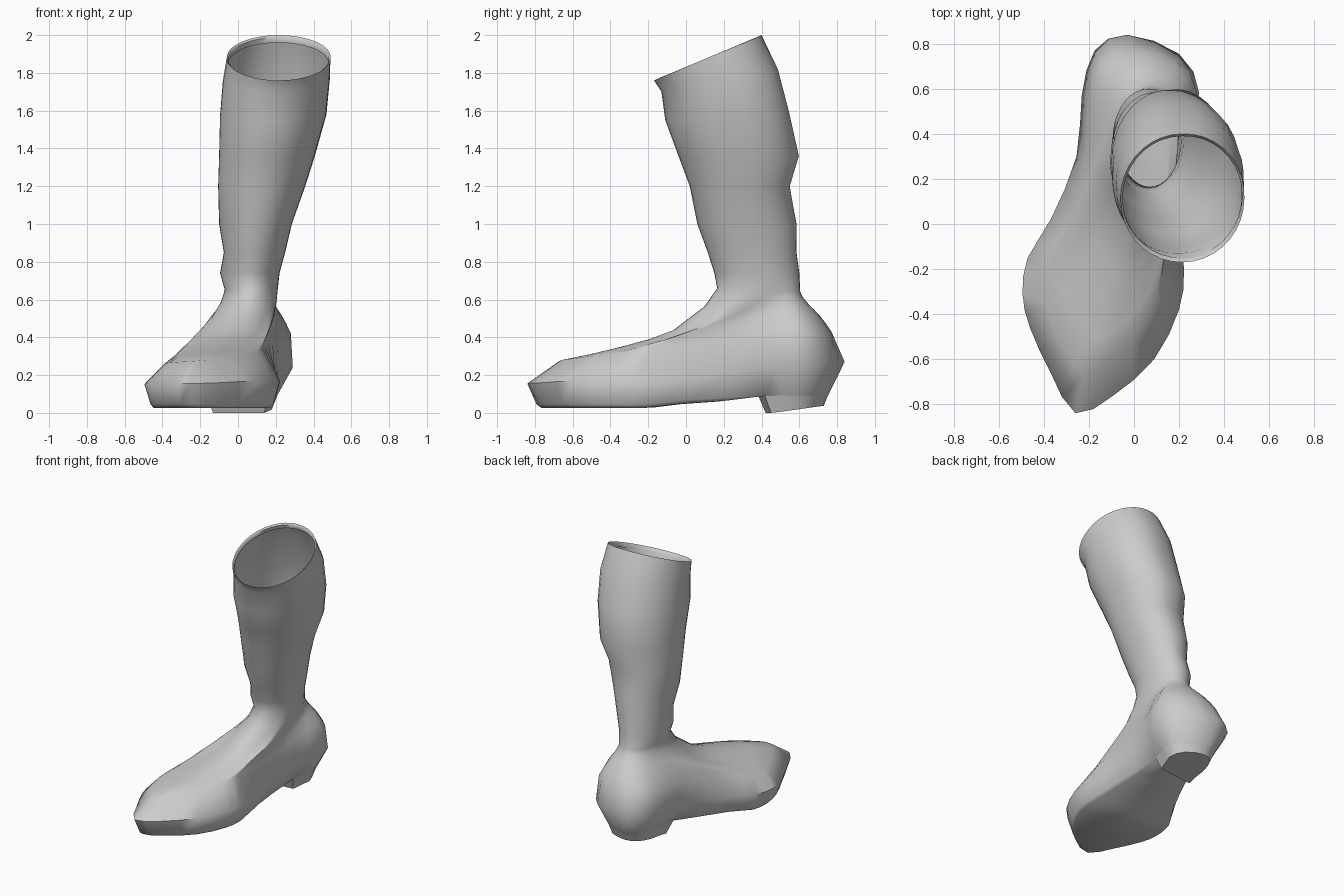
import bpy, bmesh, math
from mathutils import Vector

if "Cube" in bpy.data.objects:
    bpy.data.objects.remove(bpy.data.objects["Cube"])

N = 18  # stations round the boot: 0 = toe, 9 = back of heel, counter-clockwise from above
M = 2 * N  # points per finished ring

# widest line of the foot, just above the sole
ridge = [(-.26, -.84, .155), (-.09, -.76, .16), (.09, -.60, .17), (.20, -.38, .17), (.222, -.2, .165),
         (.20, .05, .18), (.22, .35, .23), (.29, .58, .24), (.20, .755, .26), (-.03, .84, .27),
         (-.175, .77, .25), (-.232, .57, .235), (-.255, .3, .22), (-.37, .02, .18), (-.472, -.15, .165),
         (-.495, -.31, .15), (-.462, -.46, .155), (-.37, -.66, .155)]

# shoulder line where the side turns into the instep
shoulder = [(-.22, -.67, .275), (-.12, -.62, .285), (0, -.50, .30), (.10, -.33, .32), (.13, -.18, .345),
            (.16, .05, .36), (.21, .35, .39), (.28, .58, .42), (.19, .72, .42), (0, .77, .43),
            (-.15, .70, .41), (-.2, .53, .39), (-.215, .3, .37), (-.28, .05, .325), (-.36, -.13, .28),
            (-.385, -.30, .265), (-.37, -.43, .265), (-.31, -.56, .27)]

# shaft rings: z front, z back, x left, x right, y front, y back, bulge of the back right
shaft = [(.66, .64, -.07, .21, .165, .605, .0), (.74, .74, -.095, .22, .15, .60, .01),
         (.85, .85, -.075, .25, .115, .585, .02), (1.0, 1.0, -.10, .285, .06, .585, .03),
         (1.2, 1.2, -.105, .355, .02, .548, .06), (1.36, 1.36, -.10, .405, -.04, .595, .07),
         (1.55, 1.60, -.095, .465, -.11, .54, .08), (1.7, 1.82, -.08, .485, -.13, .485, .06),
         (1.76, 2.0, -.06, .49, -.17, .40, .02), (1.755, 1.988, -.05, .48, -.16, .39, .02),
         (1.735, 1.96, -.052, .478, -.15, .40, .02)]


def shaft_ring(zf, zb, xl, xr, yf, yb, bulge):
    cx, cy, rx, ry = (xl + xr) / 2, (yf + yb) / 2, (xr - xl) / 2, (yb - yf) / 2
    pts = []
    for i in range(M):
        a = -math.pi / 2 + 2 * math.pi * i / M
        k = (math.sin(a) + 1) / 2
        r = 1 + max(0, math.sin(2 * a)) * bulge * (1 if math.cos(a) > 0 else .4)
        pts.append(Vector((cx + rx * r * math.cos(a), cy + ry * r * math.sin(a), zf + (zb - zf) * k)))
    return pts


def refine(ring):
    """Round a closed ring by adding a curved midpoint between its points."""
    p, out = [Vector(v) for v in ring], []
    n = len(p)
    for i in range(n):
        out += [p[i], (p[i] + p[(i + 1) % n]) * .5625 - (p[i - 1] + p[(i + 2) % n]) * .0625]
    return out


def scaled(p, centre, s, z):
    return Vector((centre[0] + (p[0] - centre[0]) * s, centre[1] + (p[1] - centre[1]) * s, z))


def sole_z(y):
    t = min(max((y + .2) / .55, 0), 1)
    return .035 + .055 * t * t * (3 - 2 * t)


def loft(bm, rings):
    rows = [[bm.verts.new(p) for p in r] for r in rings]
    for a, b in zip(rows, rows[1:]):
        n = len(a)
        for i in range(n):
            bm.faces.new((a[i], a[(i + 1) % n], b[(i + 1) % n], b[i]))
    return rows


def finish(bm, name):
    mesh = bpy.data.meshes.new(name)
    bm.to_mesh(mesh)
    bm.free()
    ob = bpy.data.objects.new(name, mesh)
    bpy.context.collection.objects.link(ob)
    bpy.ops.object.select_all(action='DESELECT')
    ob.select_set(True)
    bpy.context.view_layer.objects.active = ob
    bpy.ops.object.shade_smooth_by_angle(angle=math.radians(60))


# sole edge, inset below the ridge
sole = refine([scaled(p, (.03, .56), .68, sole_z(p[1])) if p[1] > .2 else
               scaled(p, (-.14, -.3), .91, sole_z(p[1]) + .01) for p in ridge])
tread = [p.copy() if p.y > .3 else scaled(p, (-.14, -.3), .95, p.z - .018) for p in sole]
ridge, shoulder = refine(ridge), refine(shoulder)

# instep rings blend from the shoulder to the ankle, hollow at the front
rings = [shaft_ring(*r) for r in shaft]
instep = []
for t, s_back, s_front in ((.2, .23, .09), (.39, .42, .19), (.56, .56, .29), (.72, .68, .42), (.92, .87, .75)):
    ring = []
    for p, q in zip(shoulder, rings[0]):
        w = min(max((.2 - p.y) / .6, 0), 1)
        v = p.lerp(q, t)
        v.z = p.z + (q.z - p.z) * (s_back + (s_front - s_back) * w)
        ring.append(v)
    instep.append(ring)

# boot upper: sole, foot, shaft and turned-in rim
bm = bmesh.new()
b = loft(bm, [tread, sole, ridge, shoulder] + instep + rings)[0]
bm.faces.new((b[0], b[M - 1], b[1]))
for i in range(1, 12):
    bm.faces.new((b[i], b[M - i], b[M - i - 1], b[i + 1]))
bmesh.ops.remove_doubles(bm, verts=bm.verts, dist=.0005)
finish(bm, "boot_upper")

# heel block, tapering to a tread that lifts towards the back
top = sole[12:25]
bottom = []
for p in top:
    v = scaled(p, (.03, .62), .84, 0)
    v.z = .14 * max(v.y - .46, 0)
    bottom.append(v)
bm = bmesh.new()
rows = loft(bm, [bottom, top])
bm.faces.new(rows[0][::-1])
finish(bm, "heel")
